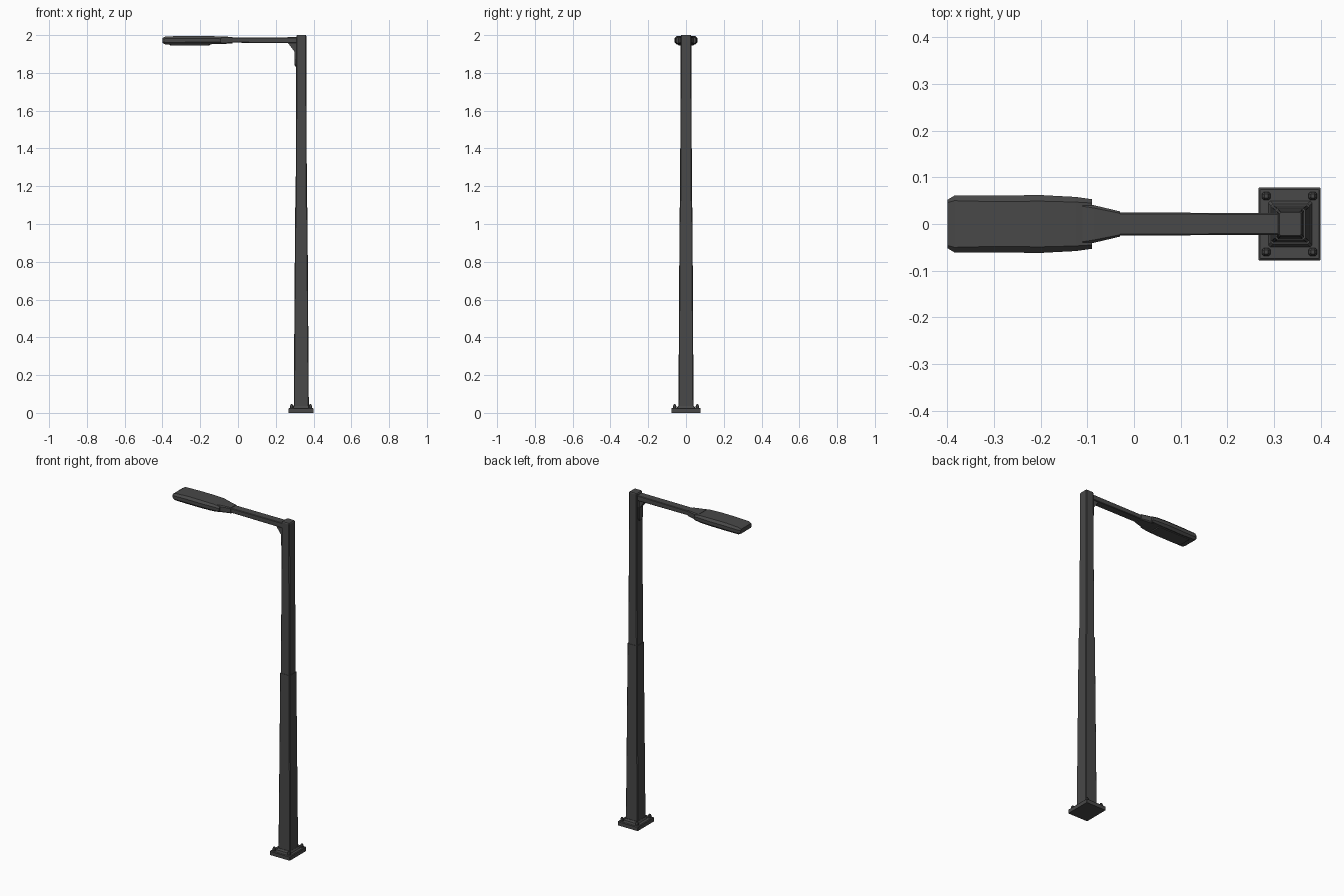
import bpy
import bmesh
from mathutils import Vector

cube = bpy.data.objects.get("Cube")
if cube:
    bpy.data.objects.remove(cube, do_unlink=True)


def make_material(name, value):
    mat = bpy.data.materials.new(name)
    mat.use_nodes = True
    colour = (value, value, value, 1)
    mat.diffuse_color = colour
    bsdf = next(n for n in mat.node_tree.nodes if n.type == 'BSDF_PRINCIPLED')
    bsdf.inputs["Base Color"].default_value = colour
    return mat


metal = make_material("dark grey metal", 0.065)


def finish(name, bm):
    bmesh.ops.recalc_face_normals(bm, faces=bm.faces)
    mesh = bpy.data.meshes.new(name)
    bm.to_mesh(mesh)
    bm.free()
    mesh.materials.append(metal)
    obj = bpy.data.objects.new(name, mesh)
    bpy.context.collection.objects.link(obj)
    return obj


def loft(name, rings):
    """Skin equal-length rings of points and cap both ends."""
    bm = bmesh.new()
    loops = [[bm.verts.new(p) for p in ring] for ring in rings]
    n = len(loops[0])
    for a, b in zip(loops, loops[1:]):
        for i in range(n):
            j = (i + 1) % n
            bm.faces.new((a[i], a[j], b[j], b[i]))
    bm.faces.new(loops[0])
    bm.faces.new(loops[-1])
    return finish(name, bm)


def octagon(a, b, c):
    """Rectangle of half sizes a, b with corners cut by c."""
    return [(a, b - c), (a - c, b), (c - a, b), (-a, b - c),
            (-a, c - b), (c - a, -b), (a - c, -b), (a, c - b)]


def upright(name, cx, cy, sections):
    # each section: height, half width, half depth, corner cut
    return loft(name, [[(cx + u, cy + v, z) for u, v in octagon(a, b, c)]
                       for z, a, b, c in sections])


def sideways(name, sections):
    # each section: x, half depth, bottom, top, corner cut
    return loft(name, [[(x, u, (lo + hi) / 2 + v)
                        for u, v in octagon(w, (hi - lo) / 2, c)]
                       for x, w, lo, hi, c in sections])


POLE_X = 0.335

# Base plate with a raised collar
upright("base_plate", 0.3335, 0, [(0, 0.0665, 0.078, 0.001),
                                  (0.022, 0.0665, 0.078, 0.001),
                                  (0.026, 0.063, 0.074, 0.001)])
upright("base_collar", POLE_X, 0, [(0.024, 0.048, 0.05, 0.004),
                                   (0.036, 0.041, 0.043, 0.004)])

# Anchor bolts at the corners
for side, sx in (("left", 1), ("right", -1)):
    for end, sy in (("front", -1), ("back", 1)):
        upright(f"anchor_bolt_{end}_{side}", 0.3335 + sx * 0.05, sy * 0.06,
                [(0.02, 0.009, 0.009, 0.004), (0.036, 0.009, 0.009, 0.004),
                 (0.046, 0.004, 0.004, 0.001)])

# Tapered pole in two sections with a small step at the joint
upright("lower_pole", POLE_X, 0, [(0.02, 0.04, 0.04, 0.004),
                                  (1.088, 0.0325, 0.034, 0.004)])
upright("upper_pole", POLE_X, 0, [(1.08, 0.030, 0.032, 0.004),
                                  (1.9, 0.0265, 0.028, 0.004),
                                  (1.995, 0.0265, 0.028, 0.004),
                                  (2.0, 0.0235, 0.025, 0.003)])

# Horizontal arm
sideways("arm", [(-0.035, 0.025, 1.96, 1.987, 0.003),
                 (0.32, 0.023, 1.957, 1.989, 0.003)])

# Neck that joins arm and lamp
sideways("neck", [(-0.11, 0.044, 1.953, 1.993, 0.006),
                  (-0.085, 0.04, 1.953, 1.993, 0.006),
                  (-0.03, 0.027, 1.956, 1.99, 0.004)])

# Bracket under the arm: a tapered web and the clamp plate on the pole
profile = [(0.25, 1.965), (0.265, 1.958), (0.305, 1.905),
           (0.312, 1.905), (0.312, 1.985), (0.25, 1.985)]
loft("arm_bracket", [[(x, y, z) for x, z in profile]
                     for y in (-0.017, 0.017)])
upright("bracket_plate", 0.308, 0, [(1.835, 0.007, 0.012, 0.002),
                                    (1.85, 0.01, 0.017, 0.002),
                                    (1.985, 0.01, 0.02, 0.002)])

# Lamp housing with sloped edges
sideways("lamp_housing", [(-0.4, 0.052, 1.958, 1.984, 0.006),
                          (-0.385, 0.061, 1.951, 1.992, 0.011),
                          (-0.3, 0.061, 1.949, 1.996, 0.013),
                          (-0.2, 0.062, 1.95, 1.996, 0.013),
                          (-0.125, 0.058, 1.952, 1.994, 0.011),
                          (-0.09, 0.053, 1.956, 1.988, 0.008)])

# Flat lens panel below the lamp
lens = upright("lamp_lens", -0.255, 0, [(1.946, 0.105, 0.04, 0.008),
                                        (1.955, 0.11, 0.044, 0.008)])
